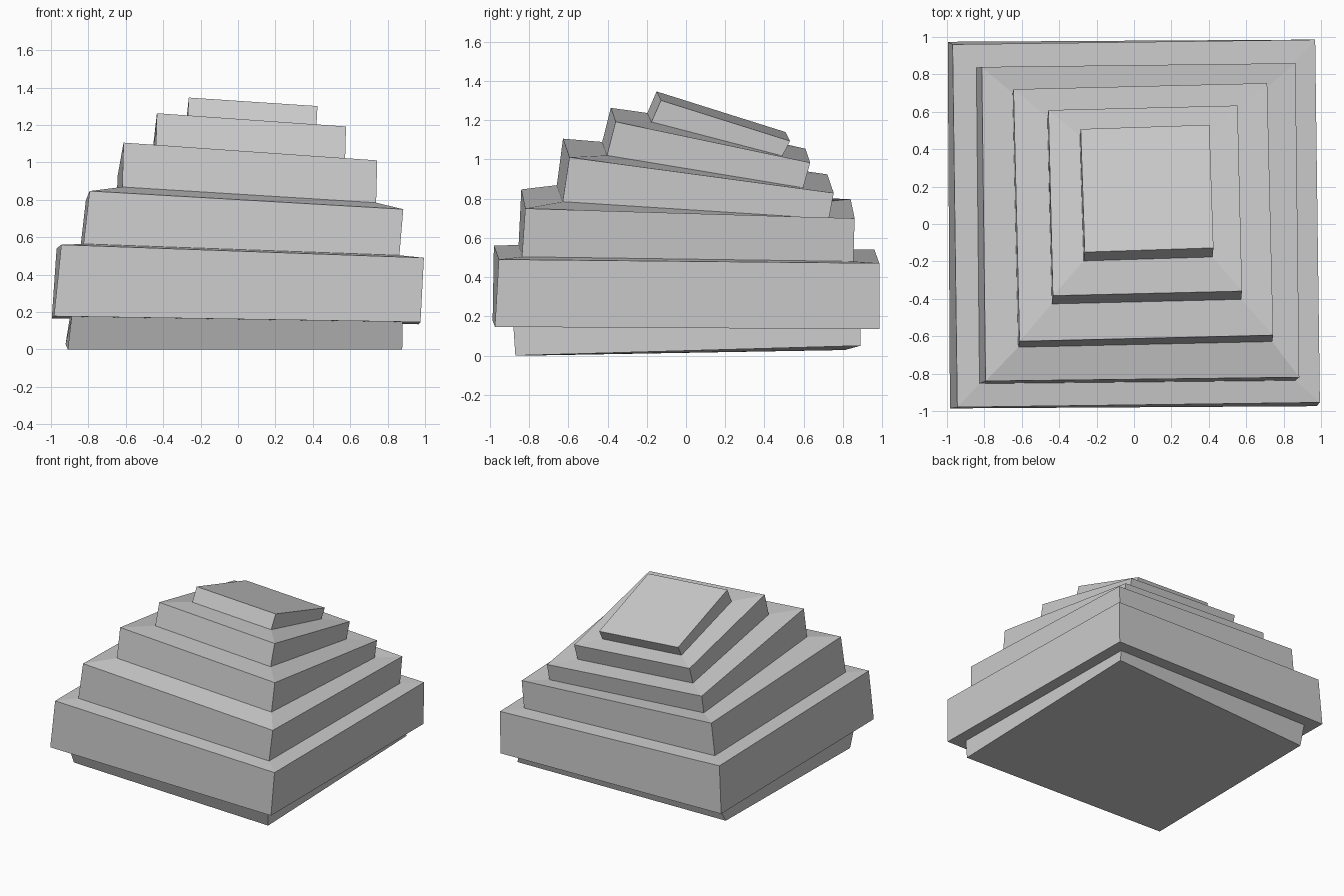
import bpy, bmesh
from mathutils import Vector

if "Cube" in bpy.data.objects:
    bpy.data.objects.remove(bpy.data.objects["Cube"])

# Square outlines from the ground up: centre, half side, slope in x, slope in y, yaw
RINGS = [
    ((-.01, 0, .156), .885, -.016, -.006, .006),       # base top
    ((-.01, 0, .156), .98, -.016, -.006, .006),        # tier 1 bottom / top
    ((.012, .003, .515), .97, -.036, -.010, .013),
    ((.01, 0, .522), .845, -.036, -.014, .010),        # tier 2
    ((.035, .01, .773), .84, -.058, -.030, .012),
    ((.045, .035, .783), .68, -.062, -.064, .022),     # tier 3
    ((.05, .063, .967), .68, -.070, -.135, .024),
    ((.055, .085, .972), .507, -.068, -.165, .024),    # tier 4
    ((.06, .125, 1.123), .507, -.070, -.210, .024),
    ((.065, .147, 1.127), .345, -.066, -.260, .030),   # tier 5
    ((.07, .19, 1.22), .345, -.066, -.315, .033),
]


def outline(centre, half, sx, sy, yaw):
    """Four corners of a tilted square, counter-clockwise from front left."""
    u = Vector((1, yaw, sx)).normalized() * half
    v = Vector((-yaw, 1, sy)).normalized() * half
    c = Vector(centre)
    return [c - u - v, c + u - v, c + u + v, c - u + v]


# Uneven footprint of the base
footprint = [(-.91, -.79, 0), (.878, -.87, 0), (.878, .89, .05), (-.922, .81, .028)]
outlines = [footprint] + [outline(*r) for r in RINGS]

# Loft walls and ledges through the outlines, then cap both ends
bm = bmesh.new()
loops = [[bm.verts.new(p) for p in o] for o in outlines]
for a, b in zip(loops, loops[1:]):
    for i in range(4):
        j = (i + 1) % 4
        bm.faces.new((a[i], a[j], b[j], b[i]))
bm.faces.new(loops[0][::-1])
bm.faces.new(loops[-1])

mesh = bpy.data.meshes.new("stepped_mound")
bm.to_mesh(mesh)
bm.free()
bpy.context.collection.objects.link(bpy.data.objects.new("stepped_mound", mesh))
